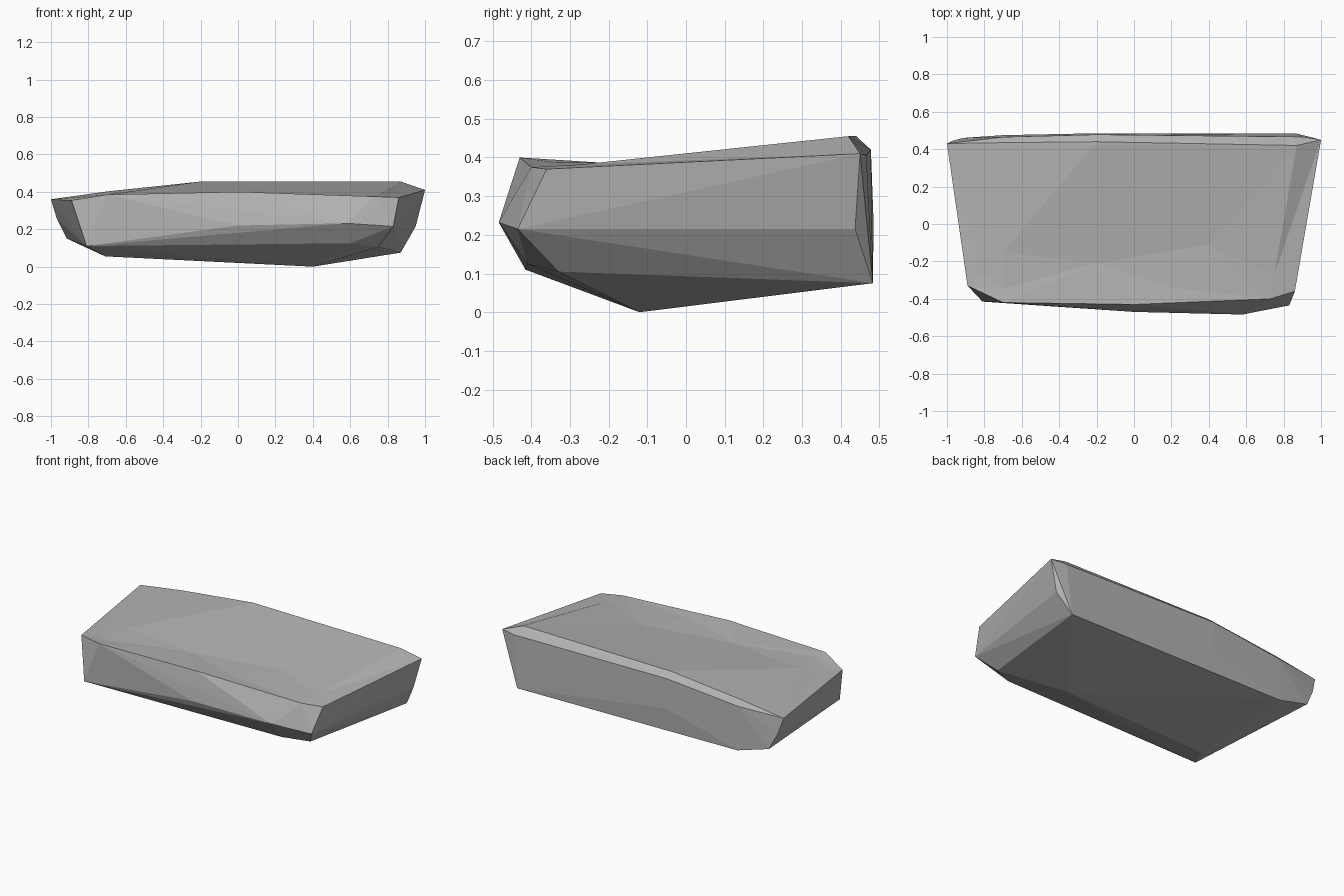
import bpy
import bmesh
from mathutils import Vector, geometry

default_cube = bpy.data.objects.get("Cube")
if default_cube:
    bpy.data.objects.remove(default_cube, do_unlink=True)


def flat_material(name, colour):
    material = bpy.data.materials.new(name)
    material.use_nodes = True
    material.diffuse_color = colour
    shader = material.node_tree.nodes["Principled BSDF"]
    shader.inputs["Base Color"].default_value = colour
    shader.inputs["Roughness"].default_value = 1
    return material


# Rim of the slab top, running round from the back left corner
rim = [(-1, .43, .36), (-.89, -.33, .355), (-.7, -.42, .385), (0, -.43, .4),
       (.73, -.4, .375), (.86, -.36, .37), (1, .45, .41), (.87, .42, .455),
       (-.2, .44, .455), (-.7, .435, .402)]
# Chipped edge just below the back rim
back_edge = [(.9, .466, .405), (-.2, .478, .42), (-.7, .465, .37)]
# Widest band around the sides
waist = [(-.97, .445, .26), (-.78, -.395, .25), (0, -.47, .22),
         (.58, -.484, .232), (.83, -.435, .215), (.95, .437, .215),
         (-.2, .485, .23)]
# Undercut edge and tilted underside
undercut = [(-.915, .46, .15), (-.81, -.415, .11), (-.7, -.415, .125),
            (0, -.41, .12), (.6, -.41, .125), (.75, -.33, .105),
            (.87, .483, .075), (-.7, .475, .09)]
underside = [(-.71, -.23, .055), (-.2, -.2, .035), (.4, -.12, 0)]
# Shallow facets worn into the top
worn_top = [(-.8, -.27, .363), (-.7, -.15, .384), (-.7, -.345, .378),
            (-.2, -.21, .386), (.2, -.34, .387), (.4, -.11, .388),
            (.75, -.27, .382)]

# Solid stone body
bm = bmesh.new()
for point in rim + back_edge + waist + undercut + underside:
    bm.verts.new(point)
hull = bmesh.ops.convex_hull(bm, input=bm.verts)
loose = [v for v in bm.verts if not v.link_faces]
bmesh.ops.delete(bm, geom=loose, context="VERTS")

# Open the top and close it again through the worn points
bm.normal_update()
lid = [f for f in bm.faces if f.normal.z > .8]
bmesh.ops.delete(bm, geom=lid, context="FACES")
open_edges = [e for e in bm.edges if e.is_boundary]
border = list({v for e in open_edges for v in e.verts})
slots = {v: i for i, v in enumerate(border)}
constraints = [tuple(slots[v] for v in e.verts) for e in open_edges]
cap = border + [bm.verts.new(point) for point in worn_top]
flat_points = [Vector(v.co.xy) for v in cap]
result = geometry.delaunay_2d_cdt(flat_points, constraints, [], 1, 1e-5)
sources = result[3]
for triangle in result[2]:
    bm.faces.new([cap[sources[i][0]] for i in triangle])

bmesh.ops.recalc_face_normals(bm, faces=bm.faces)
mesh = bpy.data.meshes.new("stone_slab")
bm.to_mesh(mesh)
bm.free()

stone_slab = bpy.data.objects.new("stone_slab", mesh)
bpy.context.collection.objects.link(stone_slab)
mesh.materials.append(flat_material("stone grey", (.45, .45, .45, 1)))
mesh.shade_flat()
